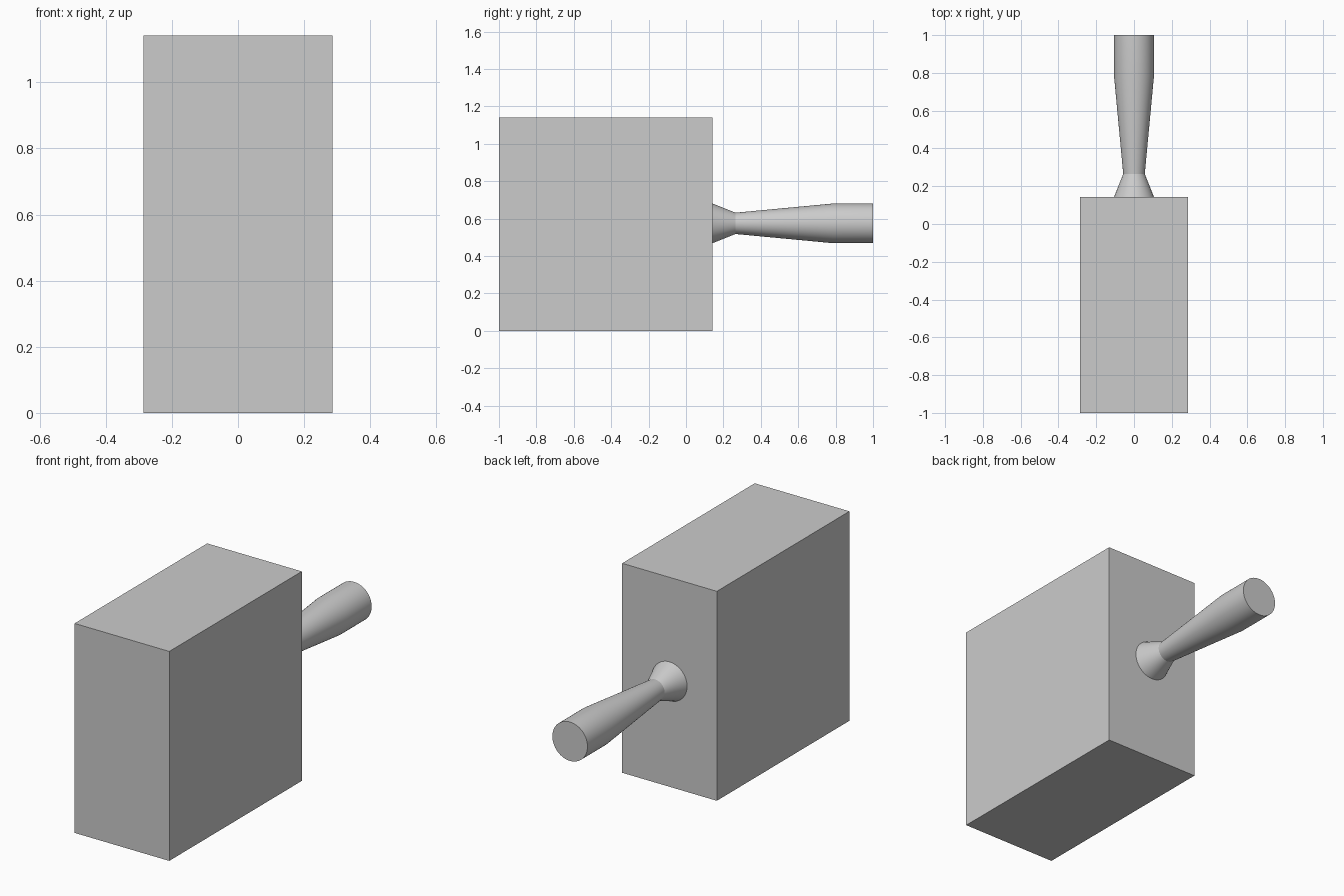
import bpy, bmesh, math
from mathutils import Matrix, Vector

if "Cube" in bpy.data.objects:
    bpy.data.objects.remove(bpy.data.objects["Cube"])


def add_object(name, bm):
    bmesh.ops.recalc_face_normals(bm, faces=bm.faces)
    mesh = bpy.data.meshes.new(name)
    bm.to_mesh(mesh)
    bm.free()
    obj = bpy.data.objects.new(name, mesh)
    bpy.context.collection.objects.link(obj)
    return obj


# Chamber body: plain box
W, H = 0.571, 1.142
bm = bmesh.new()
bmesh.ops.create_cube(bm, size=1, matrix=Matrix.Translation((0, -1 + H / 2, H / 2))
                      @ Matrix.Diagonal((W, H, H, 1)))
add_object("body", bm)

# Nozzle: (y, radius) profile turned around the y axis, capped at both ends
PROFILE = [(0.142, 0.106), (0.265, 0.057), (0.786, 0.106), (1.0, 0.106)]
AXIS_Z, SIDES = 0.575, 64
bm = bmesh.new()
rings = []
for y, r in PROFILE:
    angles = [2 * math.pi * i / SIDES for i in range(SIDES)]
    rings.append([bm.verts.new(Vector((r * math.cos(a), y, AXIS_Z + r * math.sin(a))))
                  for a in angles])
for a, b in zip(rings, rings[1:]):
    for i in range(SIDES):
        j = (i + 1) % SIDES
        bm.faces.new((a[i], a[j], b[j], b[i]))
bm.faces.new(rings[0])
bm.faces.new(rings[-1])
nozzle = add_object("nozzle", bm)

# Smooth sides, sharp throat and end rims
bpy.context.view_layer.objects.active = nozzle
nozzle.select_set(True)
bpy.ops.object.shade_smooth_by_angle(angle=math.radians(20))
